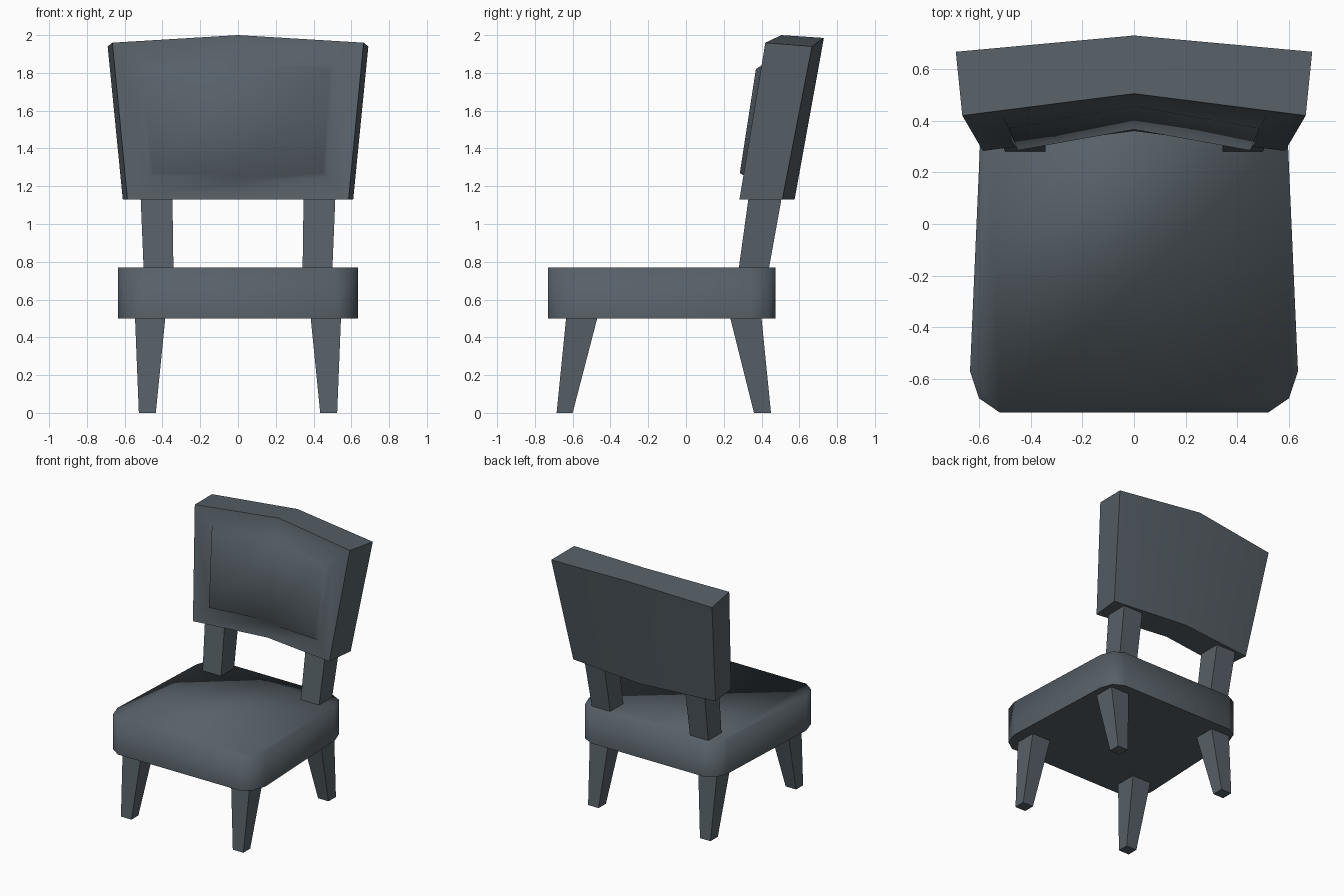
import bpy, bmesh, math

cube = bpy.data.objects.get("Cube")
if cube:
    bpy.data.objects.remove(cube, do_unlink=True)

slate = bpy.data.materials.new("slate_grey")
slate.use_nodes = True
colour = (0.095, 0.118, 0.137, 1)
slate.diffuse_color = colour
slate.node_tree.nodes["Principled BSDF"].inputs["Base Color"].default_value = colour


def finish(name, bm, smooth_angle=None):
    bmesh.ops.recalc_face_normals(bm, faces=bm.faces)
    mesh = bpy.data.meshes.new(name)
    bm.to_mesh(mesh)
    bm.free()
    mesh.materials.append(slate)
    obj = bpy.data.objects.new(name, mesh)
    bpy.context.collection.objects.link(obj)
    if smooth_angle:
        bpy.ops.object.select_all(action='DESELECT')
        obj.select_set(True)
        bpy.context.view_layer.objects.active = obj
        bpy.ops.object.shade_smooth_by_angle(angle=math.radians(smooth_angle))
    return obj


def bridge(bm, a, b):
    """Quads between two closed rings of equal length."""
    for i in range(len(a)):
        j = (i + 1) % len(a)
        bm.faces.new((a[i], a[j], b[j], b[i]))


def tapered_post(name, side, z_low, low, z_high, high):
    """Four-sided post; low and high are (x0, x1, y0, y1)."""
    bm = bmesh.new()
    rings = []
    for z, (x0, x1, y0, y1) in ((z_low, low), (z_high, high)):
        rings.append([bm.verts.new((side * x, y, z))
                      for x, y in ((x0, y0), (x1, y0), (x1, y1), (x0, y1))])
        bm.faces.new(rings[-1])
    bridge(bm, *rings)
    finish(name, bm)


# Seat cushion: mirrored outline, soft top and sides, crisp underside
half = [(0.52, -0.73), (0.60, -0.675), (0.635, -0.57),
        (0.595, 0.34), (0.56, 0.435), (0.48, 0.475)]
outline = half + [(-x, y) for x, y in reversed(half)]
bm = bmesh.new()
low = [bm.verts.new((x, y, 0.5)) for x, y in outline]
high = [bm.verts.new((x, y, 0.77)) for x, y in outline]
bridge(bm, low, high)
bm.faces.new(high)
base = bm.faces.new(low)
for face in bm.faces:
    face.smooth = face is not base
for edge in base.edges:
    edge.smooth = False
finish("seat", bm)

# Legs and back supports
for side, label in ((1, "left"), (-1, "right")):
    tapered_post("front_leg_" + label, side, 0, (0.435, 0.525, -0.685, -0.60),
                 0.5, (0.385, 0.545, -0.635, -0.47))
    tapered_post("back_leg_" + label, side, 0, (0.435, 0.525, 0.36, 0.45),
                 0.5, (0.385, 0.545, 0.235, 0.40))
    tapered_post("back_support_" + label, side, 0.77, (0.342, 0.50, 0.28, 0.44),
                 1.13, (0.347, 0.515, 0.33, 0.505))


# Backrest: bent slab with a raised pad on the front
def bent_ring(bm, bottom, top):
    """Six-point ring; each row is (half width, side y, side z, middle y, middle z)."""
    (w0, y0, z0, m0, n0), (w1, y1, z1, m1, n1) = bottom, top
    points = [(-w0, y0, z0), (0, m0, n0), (w0, y0, z0),
              (w1, y1, z1), (0, m1, n1), (-w1, y1, z1)]
    return [bm.verts.new(p) for p in points]


def cap(bm, r):
    bm.faces.new((r[0], r[1], r[4], r[5]))
    bm.faces.new((r[1], r[2], r[3], r[4]))


bm = bmesh.new()
rear = bent_ring(bm, (0.61, 0.51, 1.13, 0.575, 1.13), (0.69, 0.667, 1.94, 0.73, 1.985))
front = bent_ring(bm, (0.585, 0.283, 1.13, 0.36, 1.13), (0.665, 0.42, 1.96, 0.505, 2.0))
pad_foot = bent_ring(bm, (0.47, 0.316, 1.25, 0.381, 1.23), (0.51, 0.416, 1.85, 0.478, 1.87))
pad_rim = bent_ring(bm, (0.45, 0.285, 1.27, 0.366, 1.26), (0.485, 0.37, 1.82, 0.456, 1.84))
for a, b in ((rear, front), (front, pad_foot), (pad_foot, pad_rim)):
    bridge(bm, a, b)
cap(bm, rear)
cap(bm, pad_rim)
finish("backrest", bm, smooth_angle=75)
